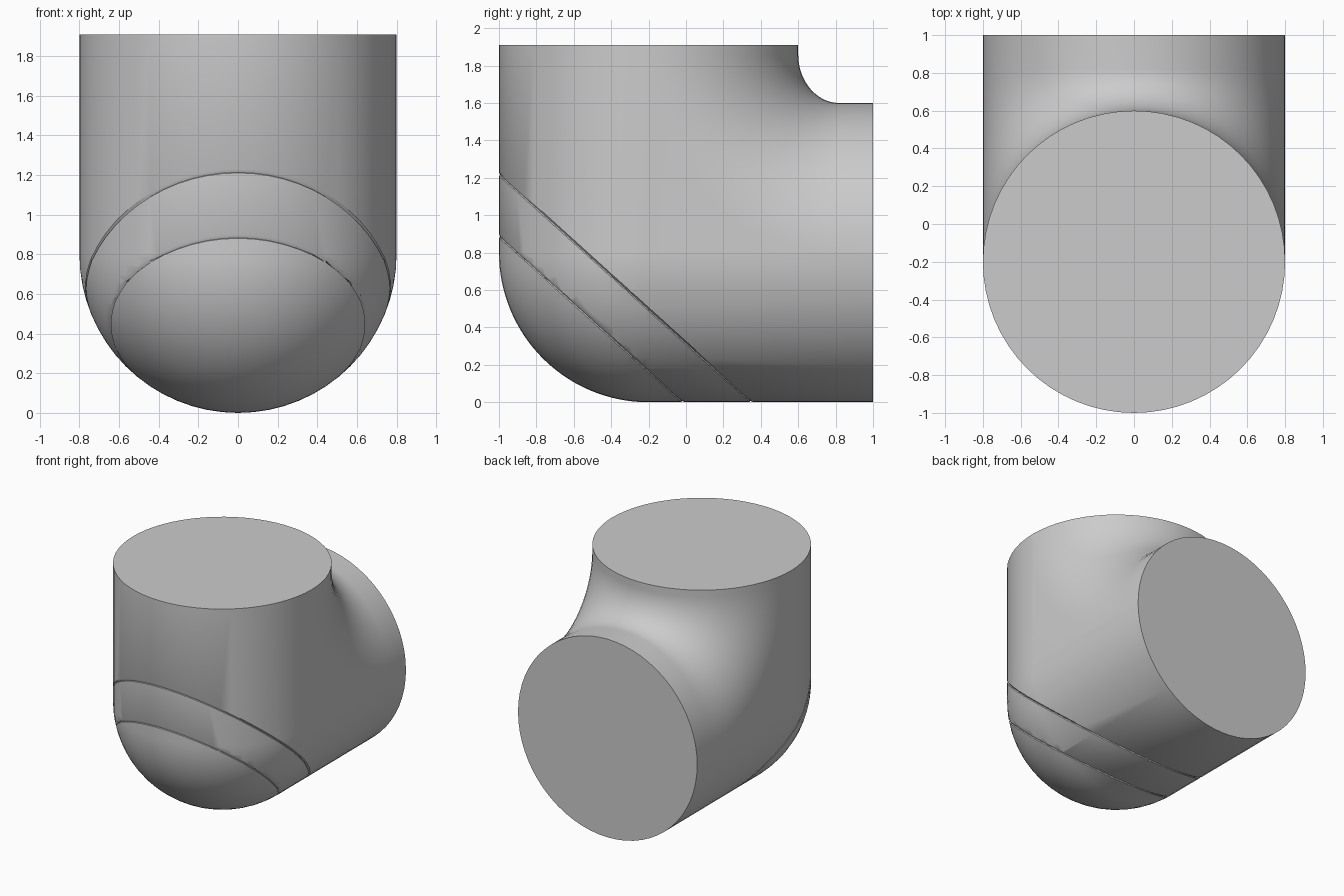
import bpy, bmesh
from math import sin, cos, pi
from mathutils import Vector

if "Cube" in bpy.data.objects:
    bpy.data.objects.remove(bpy.data.objects["Cube"])

R, TOP, END = 0.8, 1.91, 1.0      # pipe radius, top opening height, back opening position
AY, AZ = -0.2, 0.8                # axis of the upright pipe / height of the level pipe
FY, FZ = 0.82, 1.86               # centre of the inner bend
N, K = 32, 32                     # half-ring segments, bend steps


def path(a, inner):
    """Lengthwise line of the elbow at ring angle a."""
    x, w = R * sin(a), R * abs(cos(a))
    if inner:
        y, z, sy, sz, cy, cz = AY + w, AZ + w, FY - AY - w, FZ - AZ - w, FY, FZ
    else:
        y, z, sy, sz, cy, cz = AY - w, AZ - w, w, w, AY, AZ
    pts = [(x, y, TOP)]
    for i in range(K + 1):
        t = pi / 2 * i / K
        pts.append((x, cy - sy * cos(t), cz - sz * sin(t)))
    pts.append((x, END, z))
    return pts


# Elbow skin: outer half has a spherical heel, inner half a wide fillet
lines = [path(-pi / 2 + pi * i / N, True) for i in range(N + 1)]
lines += [path(pi / 2 + pi * i / N, False) for i in range(N + 1)]
bm = bmesh.new()
grid = [[bm.verts.new(p) for p in line] for line in lines]
for i, line in enumerate(grid):
    nxt = grid[(i + 1) % len(grid)]
    for j in range(len(line) - 1):
        bm.faces.new((line[j], line[j + 1], nxt[j + 1], nxt[j]))
bm.faces.new([g[0] for g in grid])
bm.faces.new([g[-1] for g in grid])
bmesh.ops.remove_doubles(bm, verts=bm.verts, dist=1e-4)
bmesh.ops.recalc_face_normals(bm, faces=bm.faces)

# Two thin slanted grooves around the heel
normal = Vector((0, 0.67, 0.742)).normalized()
for z_front in (1.22, 0.89):
    base = Vector((0, -1, z_front))
    for off in (-0.007, 0.007, 0):
        res = bmesh.ops.bisect_plane(bm, geom=bm.verts[:] + bm.edges[:] + bm.faces[:],
                                     plane_co=base + normal * off, plane_no=normal, dist=1e-5)
    ring = [v for v in res['geom_cut'] if isinstance(v, bmesh.types.BMVert)]
    mid = sum((v.co for v in ring), Vector()) / len(ring)
    for v in ring:
        v.co += (mid - v.co).normalized() * 0.01

mesh = bpy.data.meshes.new("pipe_elbow")
bm.to_mesh(mesh)
bm.free()
elbow = bpy.data.objects.new("pipe_elbow", mesh)
bpy.context.collection.objects.link(elbow)
bpy.context.view_layer.objects.active = elbow
elbow.select_set(True)
bpy.ops.object.shade_smooth_by_angle(angle=0.52)
